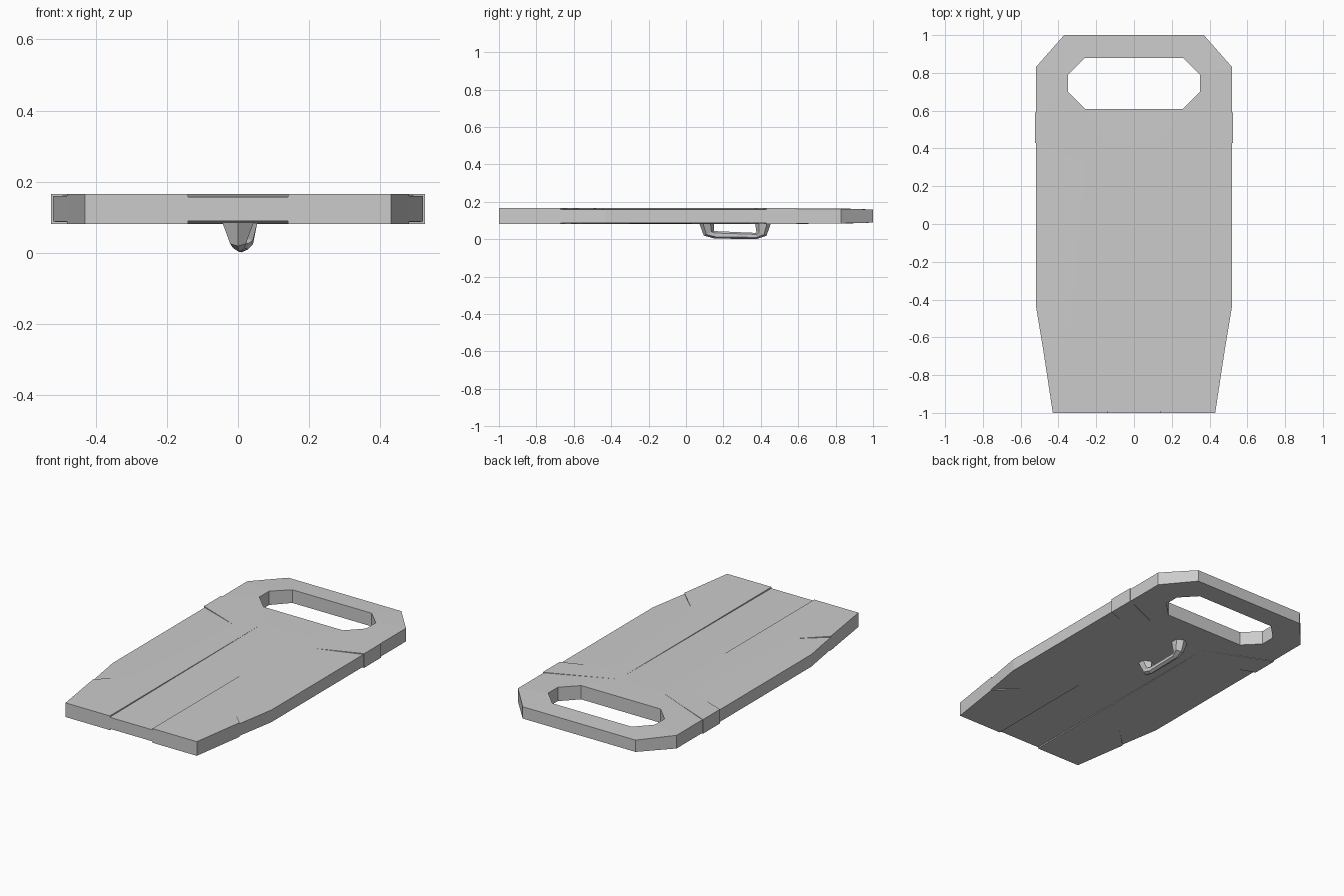
import bpy, bmesh
from math import cos, sin, pi
from mathutils import Vector

if "Cube" in bpy.data.objects:
    bpy.data.objects.remove(bpy.data.objects["Cube"])

MID = 0.124                                        # plate mid plane
F, C, L, R, T, G = .042, .034, .036, .039, .035, .041  # half thicknesses


def finish(bm, name):
    bmesh.ops.remove_doubles(bm, verts=bm.verts, dist=0.0001)
    bmesh.ops.recalc_face_normals(bm, faces=bm.faces)
    mesh = bpy.data.meshes.new(name)
    bm.to_mesh(mesh)
    bm.free()
    obj = bpy.data.objects.new(name, mesh)
    bpy.context.collection.objects.link(obj)
    return obj


def face(bm, pts):
    # skip repeated points so fading steps become triangles
    keep = []
    for p in pts:
        if all((Vector(p) - Vector(q)).length > 1e-4 for q in keep):
            keep.append(p)
    if len(keep) > 2:
        bm.faces.new([bm.verts.new(p) for p in keep])


# right-half panels: (x, y, half thickness)
tip, inner, low = (.14, .43, F), (.26, .33, F), (.335, -.53, F)
panels = [
    # centre channel, fading out toward the handle
    [(0, -1, C), (.14, -1, C), tip, (0, .43, F)],
    # flat field
    [(.14, -1, F), (.43, -1, F), (.48, -.67, F), low, inner, tip],
    # sunken side edge
    [(.48, -.67, L), (.52, -.43, L), (.52, .43, L), inner, low],
    # shoulder band
    [inner, (.52, .43, F), (.525, .43, F), (.525, .59, F), (.52, .59, F), tip],
    # handle ring
    [(0, .43, F), tip, (.26, .61, G), (0, .61, G)],
    [tip, (.52, .59, R), (.35, .70, G), (.26, .61, G)],
    [(.52, .59, R), (.52, .83, R), (.35, .79, G), (.35, .70, G)],
    [(.52, .83, R), (.37, 1, T), (.26, .88, R), (.35, .79, G)],
    [(.37, 1, T), (0, 1, T), (0, .88, R), (.26, .88, R)],
]
panels += [[(-x, y, h) for x, y, h in p] for p in panels]

# plate: panel tops and bottoms, walls at the outline, steps between panels
bm = bmesh.new()
edges = {}
for p in panels:
    for s in (1, -1):
        face(bm, [(x, y, MID + s * h) for x, y, h in p])
    for a, b in zip(p, p[1:] + p[:1]):
        a, b = sorted((a, b), key=lambda v: v[:2])
        edges.setdefault((a[0], a[1], b[0], b[1]), []).append((a[2], b[2]))
for (ax, ay, bx, by), hs in edges.items():
    if len(hs) == 1:
        ha, hb = hs[0]
        face(bm, [(ax, ay, MID - ha), (bx, by, MID - hb),
                  (bx, by, MID + hb), (ax, ay, MID + ha)])
    else:
        (a1, b1), (a2, b2) = hs
        for s in (1, -1):
            face(bm, [(ax, ay, MID + s * a1), (bx, by, MID + s * b1),
                      (bx, by, MID + s * b2), (ax, ay, MID + s * a2)])
finish(bm, "plate")

# underside grip: six-sided rings swept from post to bar to post
rings = [  # x, y, z, half width, toward-inside y, toward-inside z
    (0, .11, .088, .045, .04, 0),
    (0, .1225, .032, .022, .0275, .0125),
    (.003, .16, .023, .016, .004, .02),
    (.01, .375, .018, .018, -.004, .016),
    (.016, .403, .03, .026, -.027, .012),
    (.015, .412, .088, .04, -.043, 0),
]
bm = bmesh.new()
loops = []
for x, y, z, w, vy, vz in rings:
    ang = [2 * pi * i / 6 + pi / 2 for i in range(6)]
    loops.append([bm.verts.new((x + w * cos(a) * 1.15, y + vy * sin(a), z + vz * sin(a)))
                  for a in ang])
for a, b in zip(loops, loops[1:]):
    for i in range(6):
        j = (i + 1) % 6
        bm.faces.new((a[i], a[j], b[j], b[i]))
bm.faces.new(loops[0])
bm.faces.new(loops[-1])
finish(bm, "under_grip")
